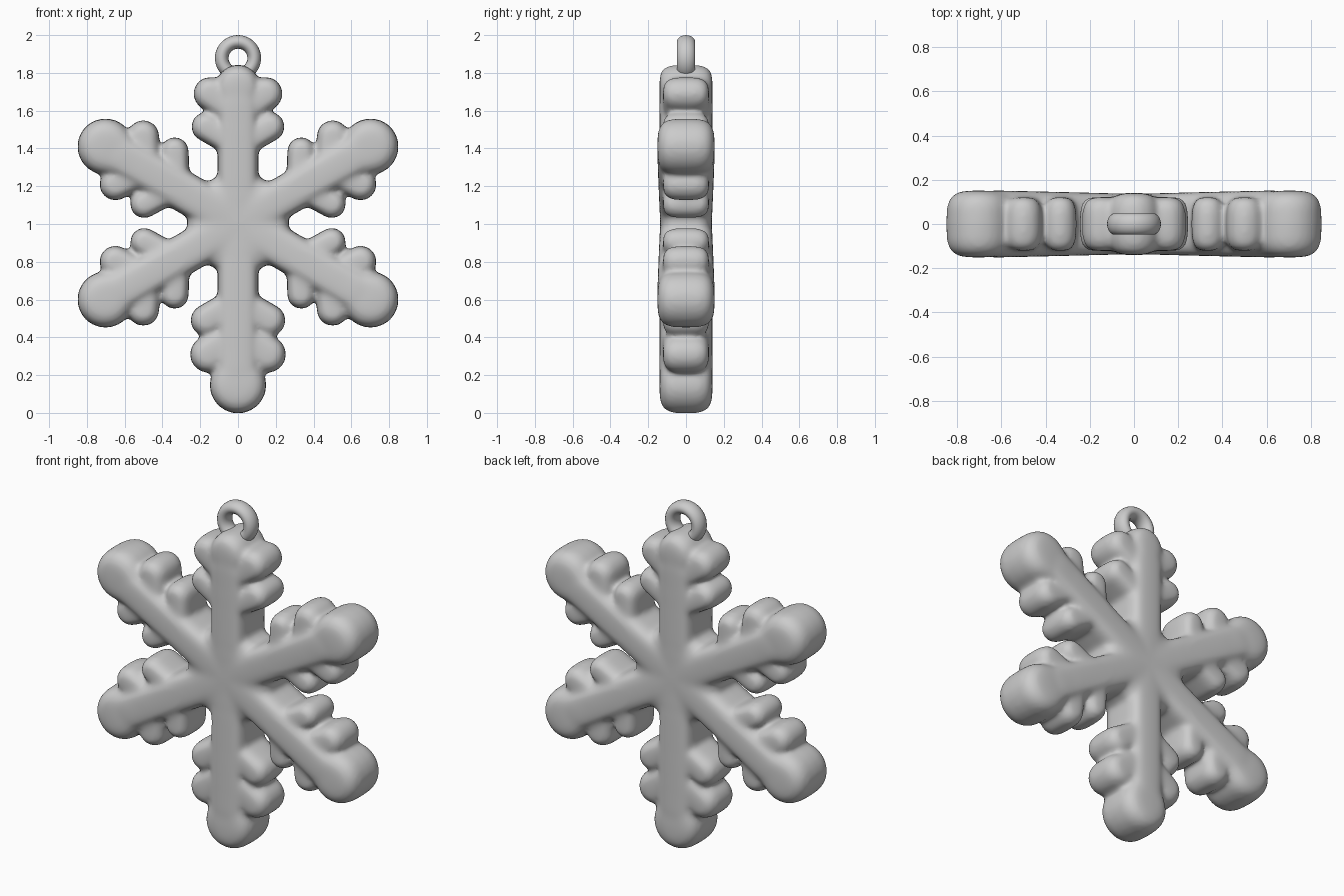
import bpy, bmesh
from math import sin, cos, pi, radians
from mathutils import Vector

cube = bpy.data.objects.get("Cube")
if cube:
    bpy.data.objects.remove(cube, do_unlink=True)

grey = bpy.data.materials.new("soft grey")
grey.use_nodes = True
colour = (0.6, 0.6, 0.6, 1)
grey.diffuse_color = colour
grey.node_tree.nodes["Principled BSDF"].inputs["Base Color"].default_value = colour

HUB = Vector((0, 0, 1.005))
SEGMENTS, LAYERS = 32, 12


def power(v, e):
    return abs(v) ** e * (1 if v >= 0 else -1)


def lobe(bm, ends, e=0.55):
    """Pillow-shaped hull around (centre, radius, half thickness) ends."""
    verts = []
    for centre, radius, half in ends:
        for i in range(LAYERS + 1):
            a = pi * (i / LAYERS - 0.5)
            r = radius * max(cos(a), 0.0001) ** e
            y = half * power(sin(a), e)
            for j in range(SEGMENTS):
                t = 2 * pi * j / SEGMENTS
                verts.append(bm.verts.new(centre + Vector((r * cos(t), y, r * sin(t)))))
    hull = bmesh.ops.convex_hull(bm, input=verts)
    spare = set(hull["geom_interior"]) | set(hull["geom_unused"])
    bmesh.ops.delete(bm, geom=[v for v in spare if isinstance(v, bmesh.types.BMVert)],
                     context='VERTS')


def arm(bm, angle, tip, outer, inner, thick):
    """tip, outer, inner: (distance along, distance aside, radius) of each lobe."""
    t = radians(angle)
    along, aside = Vector((sin(t), 0, cos(t))), Vector((cos(t), 0, -sin(t)))

    def at(u, v=0):
        return HUB + along * u + aside * v

    # stem and end knob
    lobe(bm, [(at(0), 0.108, 0.137), (at(tip[0] - 0.1), 0.108, thick)], 0.5)
    lobe(bm, [(at(tip[0] - 0.15), 0.09, thick - 0.005), (at(tip[0]), tip[2], thick)])
    # paired side lobes
    for u, v, r in (outer, inner):
        for side in (-1, 1):
            lobe(bm, [(at(u - 0.11), r * 0.85, 0.125), (at(u, v * side), r, 0.122)], 0.6)


# snowflake body
bm = bmesh.new()
lobe(bm, [(HUB, 0.27, 0.137)], 0.45)
for angle in (60, 120, 240, 300):
    arm(bm, angle, (0.81, 0, 0.149), (0.664, 0.148, 0.084), (0.48, 0.162, 0.074), 0.152)
arm(bm, 180, (0.858, 0, 0.150), (0.695, 0.157, 0.097), (0.515, 0.167, 0.084), 0.141)
arm(bm, 0, (0.725, 0, 0.114), (0.685, 0.148, 0.088), (0.51, 0.17, 0.077), 0.141)
mesh = bpy.data.meshes.new("snowflake_body")
bm.to_mesh(mesh)
bm.free()
body = bpy.data.objects.new("snowflake_body", mesh)
bpy.context.collection.objects.link(body)
mesh.materials.append(grey)

# melt the lobes into one soft surface
remesh = body.modifiers.new("Melt", 'REMESH')
remesh.mode = 'VOXEL'
remesh.voxel_size = 0.013
remesh.use_smooth_shade = True
soften = body.modifiers.new("Soften", 'SMOOTH')
soften.factor = 0.5
soften.iterations = 14

# hanging ring
bpy.ops.mesh.primitive_torus_add(major_radius=0.086, minor_radius=0.036, major_segments=48,
                                 minor_segments=20, location=(0, 0, 1.878),
                                 rotation=(pi / 2, 0, 0))
ring = bpy.context.object
ring.name = "hanging_ring"
ring.scale.z = 1.35
ring.data.materials.append(grey)
bpy.ops.object.shade_smooth()
